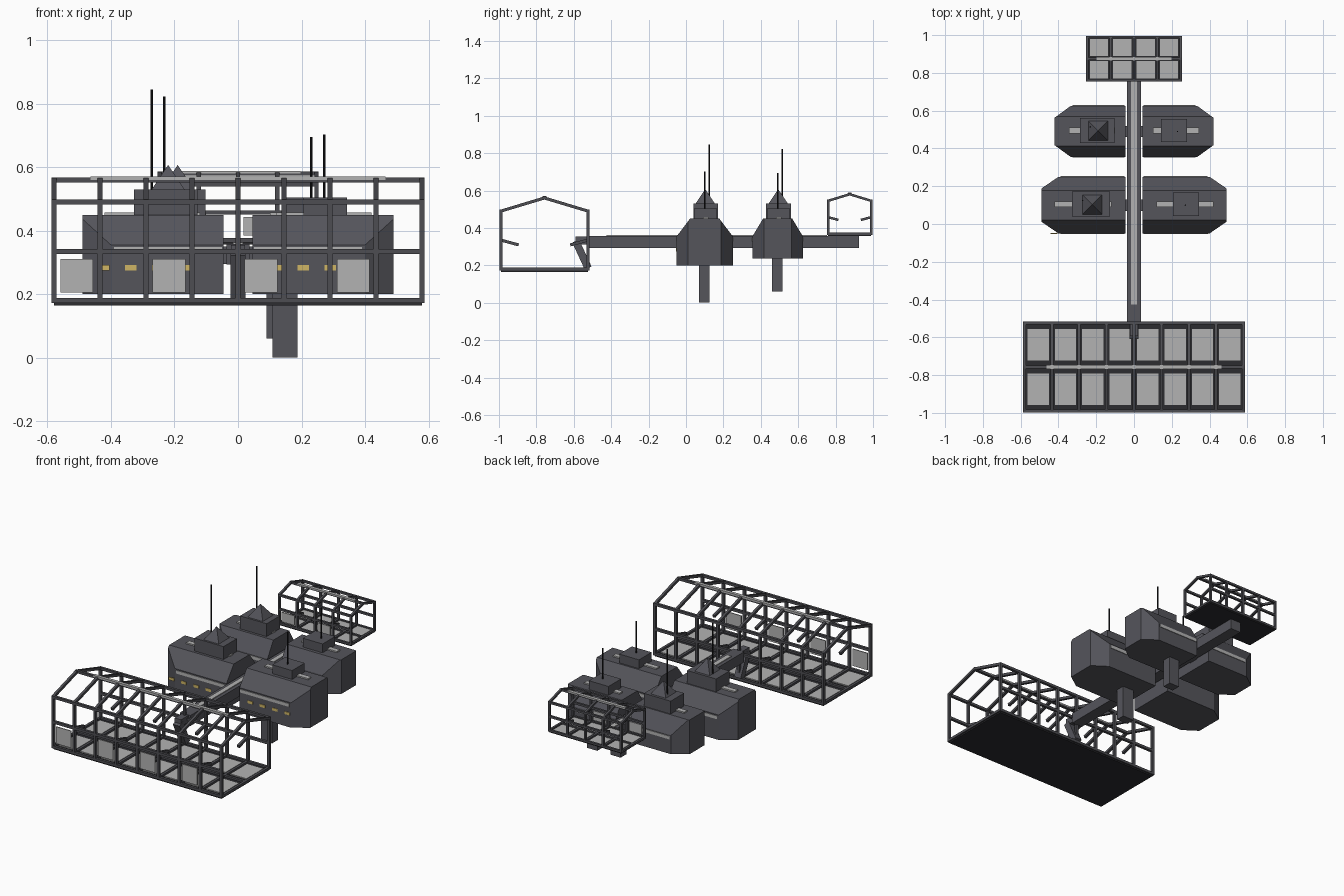
import bpy, bmesh, math
from mathutils import Vector

cube = bpy.data.objects.get("Cube")
if cube:
    bpy.data.objects.remove(cube, do_unlink=True)


def material(name, rgb):
    m = bpy.data.materials.new(name)
    m.use_nodes = True
    m.diffuse_color = (*rgb, 1)
    bsdf = next(n for n in m.node_tree.nodes if n.type == 'BSDF_PRINCIPLED')
    bsdf.inputs["Base Color"].default_value = (*rgb, 1)
    return m


HULL = material("hull grey", (0.09, 0.09, 0.105))
FRAME = material("frame grey", (0.075, 0.075, 0.085))
DECK = material("deck dark", (0.025, 0.025, 0.03))
LIGHT = material("light panel", (0.45, 0.45, 0.45))
WINDOW = material("window yellow", (0.62, 0.46, 0.13))
BLACK = material("antenna black", (0.01, 0.01, 0.011))


def finish(bm, name, mat):
    bmesh.ops.recalc_face_normals(bm, faces=bm.faces)
    mesh = bpy.data.meshes.new(name)
    bm.to_mesh(mesh)
    bm.free()
    mesh.materials.append(mat)
    obj = bpy.data.objects.new(name, mesh)
    bpy.context.collection.objects.link(obj)
    return obj


def add_box(bm, x, y, z):
    """Box from three (low, high) ranges."""
    verts = bmesh.ops.create_cube(bm, size=1)["verts"]
    for v in verts:
        v.co = [(a + b) / 2 + c * (b - a) for c, (a, b) in zip(v.co, (x, y, z))]


def add_bar(bm, a, b, t, width=None):
    """Square bar between two points."""
    a, b = Vector(a), Vector(b)
    verts = bmesh.ops.create_cube(bm, size=1)["verts"]
    d = b - a
    w = d.normalized()
    u = Vector((1, 0, 0)) if abs(w.x) < 0.5 else Vector((0, 1, 0))
    v2 = w.cross(u)
    for v in verts:
        v.co = (a + b) / 2 + u * v.co.x * (width or t) + v2 * v.co.y * t + d * v.co.z


def boxes(name, mat, *ranges):
    bm = bmesh.new()
    for r in ranges:
        add_box(bm, *r)
    return finish(bm, name, mat)


def around(c, half):
    return (c - half, c + half)


# Open frame dock: pentagon ribs joined by rails, deck, panels and stub arms
def dock(name, half_x, bays, yc, half_y, z0, wall_z, apex_z, t, arm, margin):
    step = 2 * half_x / bays
    mid_z = (z0 + wall_z) / 2
    profile = [(-half_y, z0), (-half_y, wall_z), (0, apex_z), (half_y, wall_z), (half_y, z0)]
    bm = bmesh.new()
    for i in range(bays + 1):
        x = -half_x + i * step
        for (ya, za), (yb, zb) in zip(profile, profile[1:] + profile[:1]):
            add_bar(bm, (x, yc + ya, za), (x, yc + yb, zb), t)
        if i % 2:
            for s in (-1, 1):
                add_bar(bm, (x, yc + s * half_y, mid_z),
                        (x, yc + s * (half_y - arm), mid_z - arm * 0.27), t)
    rails = profile + [(-half_y, mid_z), (half_y, mid_z), (0, z0)]
    for y, z in rails:
        add_bar(bm, (-half_x - t / 2, yc + y, z), (half_x + t / 2, yc + y, z), t)
    finish(bm, name + "_frame", FRAME)

    boxes(name + "_deck", DECK, (around(0, half_x), around(yc, half_y), (z0 - t, z0 - t * 0.2)))
    pads, walls = bmesh.new(), bmesh.new()
    pad_y = half_y / 2 - margin
    wall_h = (mid_z - z0) * 0.34
    for i in range(bays):
        x = -half_x + (i + 0.5) * step
        for s in (-1, 1):
            add_box(pads, around(x, step * 0.39), around(yc + s * half_y * 0.51, pad_y),
                    (z0 - t * 0.3, z0 + t * 0.2))
        if i % 2 == 0:
            add_box(walls, around(x, step * 0.355), around(yc - half_y, 0.003),
                    around((z0 + mid_z) / 2, wall_h))
    finish(pads, name + "_deck_panels", LIGHT)
    finish(walls, name + "_wall_panels", LIGHT)
    boxes(name + "_ridge_strip", LIGHT,
          (around(0, half_x * 0.8), around(yc, 0.01), (apex_z, apex_z + t * 0.65)))


dock("large_dock", 0.58, 8, -0.757, 0.233, 0.18, 0.49, 0.56, 0.016, 0.095, 0.033)
dock("small_dock", 0.247, 4, 0.875, 0.115, 0.37, 0.545, 0.58, 0.013, 0.055, 0.012)


# Habitat pod: faceted roof profile with the outer corners cut off
def pod(name, side, x1, yc, half_y, z0, cut):
    x0, wall_z, top_z, roof = 0.045, 0.355, 0.45, 0.078
    profile = [(-half_y, z0), (half_y, z0), (half_y, wall_z),
               (roof, top_z), (-roof, top_z), (-half_y, wall_z)]
    bm = bmesh.new()
    face = bm.faces.new([bm.verts.new((side * x0, yc + y, z)) for y, z in profile])
    ext = bmesh.ops.extrude_face_region(bm, geom=[face])["geom"]
    moved = [g for g in ext if isinstance(g, bmesh.types.BMVert)]
    bmesh.ops.translate(bm, verts=moved, vec=(side * (x1 - x0), 0, 0))
    for s in (-1, 1):
        out = bmesh.ops.bisect_plane(
            bm, geom=bm.verts[:] + bm.edges[:] + bm.faces[:],
            plane_co=(side * (x1 - cut), yc + s * half_y, 0),
            plane_no=(side * 0.062, s * cut, 0), clear_outer=True)["geom_cut"]
        bmesh.ops.holes_fill(bm, edges=[e for e in out if isinstance(e, bmesh.types.BMEdge)])
    finish(bm, name, HULL)

    # Light strips along both walls
    xs = sorted((side * 0.05, side * (x1 - cut - 0.01)))
    boxes(name + "_wall_strips", LIGHT,
          *[(xs, around(yc + s * half_y, 0.004), (0.328, 0.348)) for s in (-1, 1)])


def roof_strip(name, x, y):
    boxes(name, LIGHT, (x, around(y, 0.015), (0.446, 0.458)))


def antenna(name, x, y, z0, z1):
    bm = bmesh.new()
    bmesh.ops.create_cone(bm, cap_ends=True, segments=8, radius1=0.004, radius2=0.004,
                          depth=z1 - z0)
    bmesh.ops.translate(bm, verts=bm.verts, vec=(x, y, (z0 + z1) / 2))
    finish(bm, name, BLACK)


# Rows of pods: name, outer x, centre y, half depth, floor z, chamfer
for row, x1, y, half_y, z0, cut in (("front", 0.49, 0.1, 0.15, 0.2, 0.09),
                                    ("rear", 0.42, 0.49, 0.135, 0.237, 0.085)):
    front = row == "front"
    for side, label in ((1, "left"), (-1, "right")):
        pod(f"{row}_{label}_pod", side, x1, y, half_y, z0, cut)
        reach = (0.12, 0.42) if front else (0.1, 0.345)
        roof_strip(f"{row}_{label}_roof_strip", sorted(side * r for r in reach), y + 0.005)

    # Low tower with a mast on one side
    tx = 0.275 if front else 0.212
    boxes(row + "_low_tower", HULL, (around(tx, 0.068), around(y + 0.005, 0.062), (0.44, 0.505)))
    antenna(row + "_short_antenna", 0.272 if front else 0.23, y, 0.5, 0.703 if front else 0.695)

    # Tall tower with a pyramid and a mast on the other side
    bx, px = (-0.227, -0.22) if front else (-0.195, -0.19)
    boxes(row + "_tall_tower", HULL,
          (around(bx, 0.1 if front else 0.092), around(y + 0.005, 0.066), (0.44, 0.53)))
    bm = bmesh.new()
    bmesh.ops.create_cone(bm, cap_ends=True, segments=4, radius1=0.076, radius2=0, depth=0.08)
    for v in bm.verts:
        c, s = math.cos(math.pi / 4), math.sin(math.pi / 4)
        v.co = (v.co.x * c - v.co.y * s + px, v.co.x * s + v.co.y * c + y + 0.003, v.co.z + 0.567)
    finish(bm, row + "_pyramid", HULL)
    antenna(row + "_tall_antenna", -0.272 if front else -0.232, y + 0.024, 0.52,
            0.845 if front else 0.822)

    # Leg below the pod, and beam joining the pair of pods
    lx, foot = (0.148, 0) if front else (0.125, 0.06)
    boxes(row + "_leg", HULL,
          (around(lx, 0.039 if front else 0.035), around(y - 0.003, 0.028), (foot, z0 + 0.02)))
    boxes(row + "_cross_beam", HULL, (around(0, 0.07), around(y, 0.03), (0.295, 0.35)))

# Windows on the front pods
boxes("front_windows", WINDOW,
      *[(around(start + i * 0.085, 0.018), around(-0.05, 0.003), (0.275, 0.292))
        for start in (-0.423, 0.12) for i in range(4)])

# Spine with its light strip, narrow nose and docking strut
boxes("spine", HULL, (around(0, 0.036), (-0.52, 0.925), (0.293, 0.358)))
boxes("spine_strip", LIGHT, (around(0, 0.015), (-0.425, 0.755), (0.356, 0.363)))
boxes("spine_nose", HULL, (around(0, 0.022), (-0.592, -0.515), (0.312, 0.355)))
bm = bmesh.new()
add_bar(bm, (0, -0.59, 0.33), (0, -0.523, 0.185), 0.04, 0.046)
finish(bm, "docking_strut", HULL)
